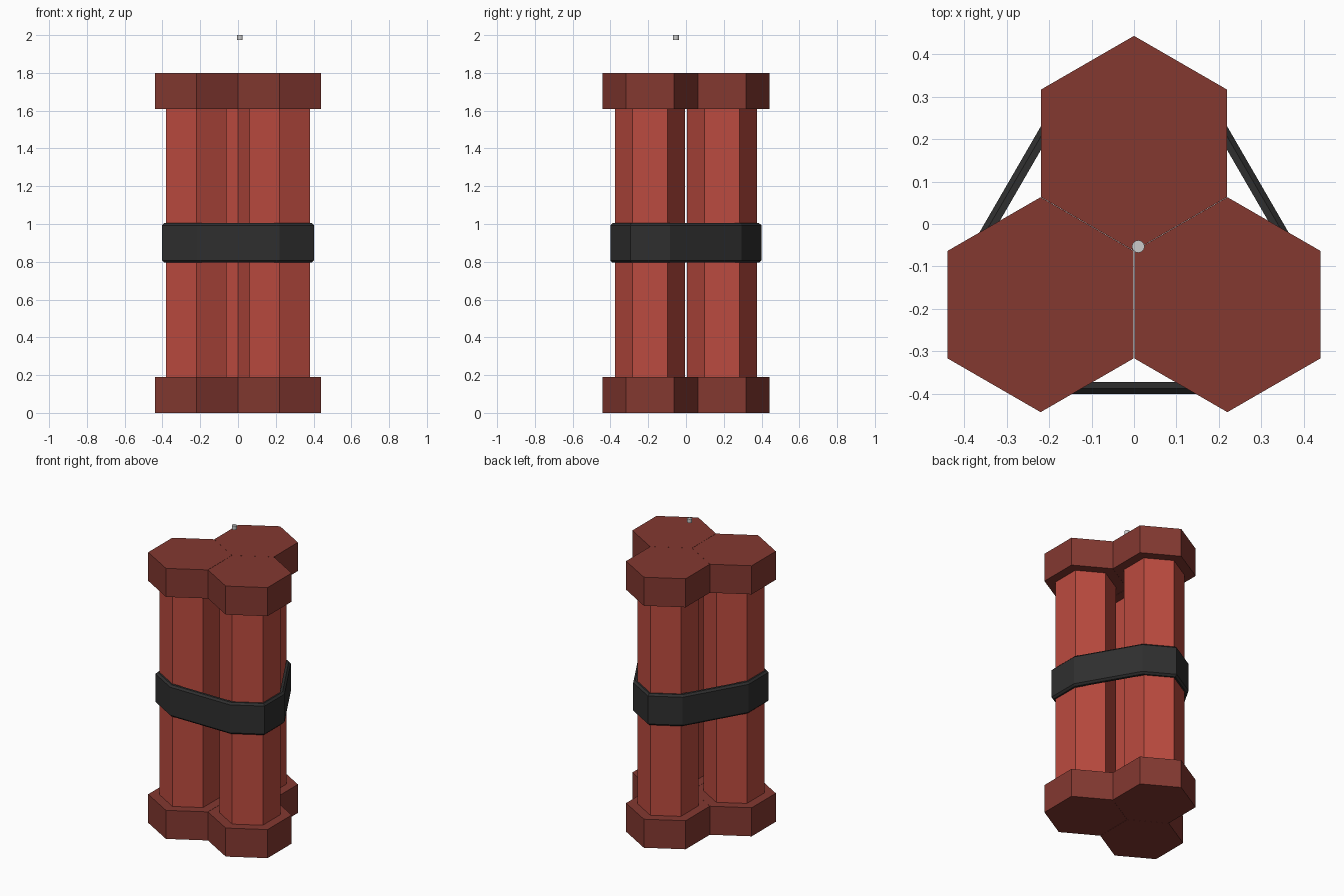
import bpy, bmesh
from math import cos, sin, pi, radians

if "Cube" in bpy.data.objects:
    bpy.data.objects.remove(bpy.data.objects["Cube"])

RED = (0.50, 0.07, 0.05, 1)
DARK_RED = (0.23, 0.04, 0.03, 1)
BLACK = (0.028, 0.028, 0.028, 1)
CENTERS = {"back": (0, 0.19), "left": (-0.22, -0.19), "right": (0.22, -0.19)}


def material(name, color):
    m = bpy.data.materials.new(name)
    m.diffuse_color = color
    m.use_nodes = True
    m.node_tree.nodes["Principled BSDF"].inputs["Base Color"].default_value = m.diffuse_color
    return m


def prism(name, sides, radius, x, y, z0, z1, mat=None):
    bpy.ops.mesh.primitive_cylinder_add(vertices=sides, radius=radius, depth=z1 - z0,
                                        location=(x, y, (z0 + z1) / 2))
    ob = bpy.context.object
    ob.name = name
    if mat:
        ob.data.materials.append(mat)
    return ob


def band_outline(radius):
    # outer corners of the three hexagons, counter-clockwise
    pts = []
    for key, angles in (("right", (-90, -30, 30)), ("back", (30, 90, 150)),
                        ("left", (150, 210, 270))):
        cx, cy = CENTERS[key]
        pts += [(cx + radius * cos(radians(a)), cy + radius * sin(radians(a))) for a in angles]
    return pts


body_mat = material("stick_red", RED)
cap_mat = material("cap_dark_red", DARK_RED)
band_mat = material("band_black", BLACK)

# three hexagonal sticks with wider end caps
for key, (x, y) in CENTERS.items():
    prism(f"{key}_stick", 6, 0.185, x, y, 0.18, 1.62, body_mat)
    prism(f"{key}_bottom_cap", 6, 0.2532, x, y, 0, 0.19, cap_mat)
    prism(f"{key}_top_cap", 6, 0.2532, x, y, 1.61, 1.8, cap_mat)

# strap wrapped around the bundle
bm = bmesh.new()
rings = [[bm.verts.new((x, y, z)) for x, y in band_outline(r)]
         for r, z in ((0.21, 0.795), (0.21, 1.005), (0.182, 1.005), (0.182, 0.795))]
n = len(rings[0])
for a, b in zip(rings, rings[1:] + rings[:1]):
    for i in range(n):
        j = (i + 1) % n
        bm.faces.new((a[i], a[j], b[j], b[i]))
bmesh.ops.recalc_face_normals(bm, faces=bm.faces)
# chamfer the outer rims
rims = [e for e in bm.edges if any(set(e.verts) <= set(r) for r in rings[:2])]
bmesh.ops.bevel(bm, geom=rims, offset=0.012, segments=1, affect='EDGES')
mesh = bpy.data.meshes.new("band")
bm.to_mesh(mesh)
bm.free()
mesh.materials.append(band_mat)
bpy.context.collection.objects.link(bpy.data.objects.new("band", mesh))

# small fuse tip above the bundle
prism("fuse_tip", 12, 0.015, 0.01, -0.053, 1.975, 2.0)
